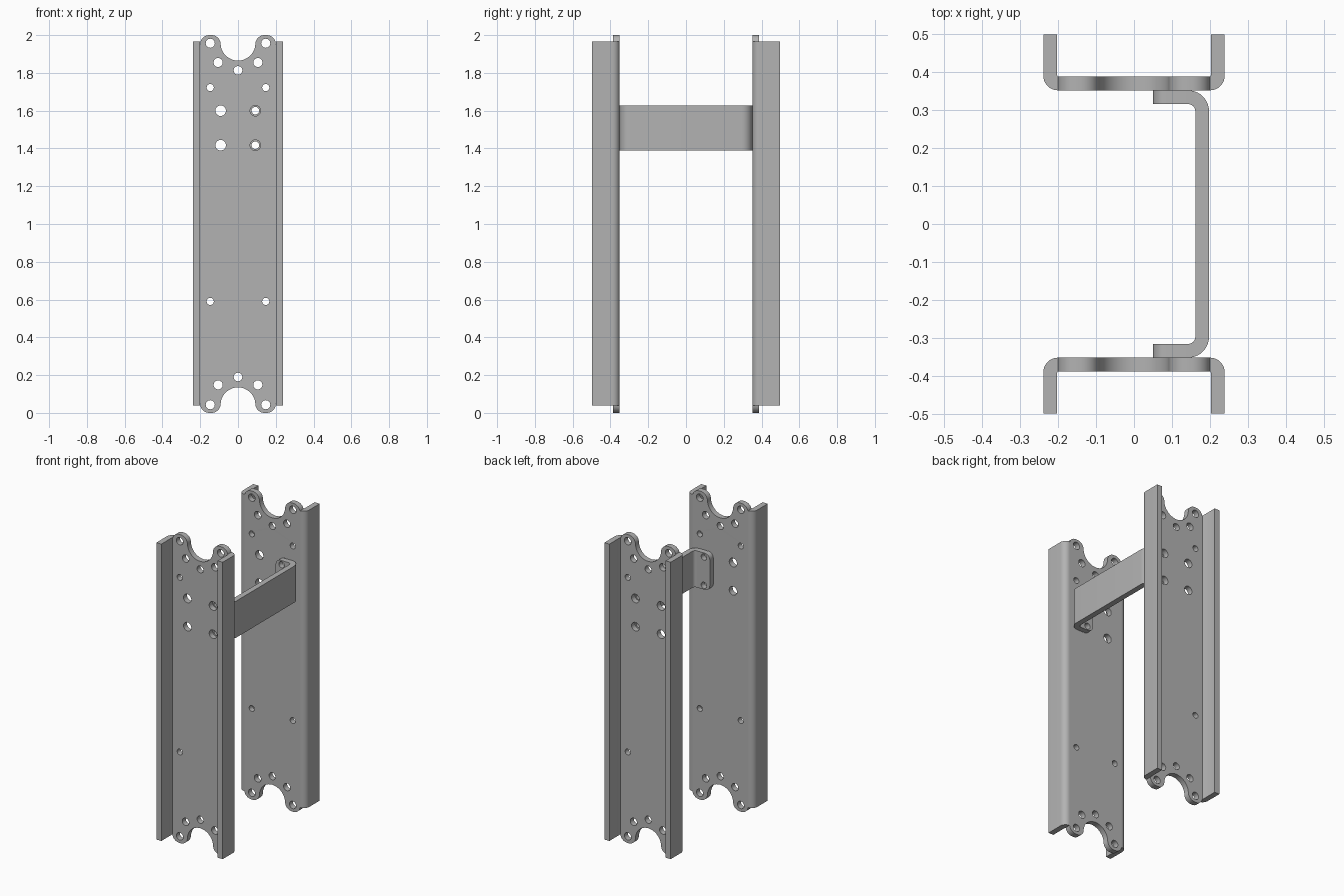
import bpy, bmesh
from math import sin, cos, radians
from mathutils import Matrix, Vector

if "Cube" in bpy.data.objects:
    bpy.data.objects.remove(bpy.data.objects["Cube"])

steel = bpy.data.materials.new("grey steel")
GREY = (0.45, 0.45, 0.45, 1)
steel.use_nodes = True
steel.diffuse_color = GREY
steel.node_tree.nodes["Principled BSDF"].inputs["Base Color"].default_value = GREY

T = 0.036       # sheet thickness
INNER = 0.351   # inside face of each channel
OUTER = 0.497   # flange tip
UPRIGHT = Matrix.Rotation(radians(90), 4, "X")


def arc(cx, cy, r, start, end, n=10):
    angles = [radians(start + (end - start) * i / n) for i in range(n + 1)]
    return [(cx + r * cos(a), cy + r * sin(a)) for a in angles]


def circle(cx, cy, r):
    return arc(cx, cy, r, 0, 360, 24)[:-1]


def sheet(loops, depth, matrix):
    """Outline with holes, extruded to a solid and placed by a matrix."""
    curve = bpy.data.curves.new("outline", "CURVE")
    curve.dimensions = "2D"
    curve.fill_mode = "BOTH"
    curve.extrude = depth / 2
    for loop in loops:
        spline = curve.splines.new("POLY")
        spline.points.add(len(loop) - 1)
        for point, (x, y) in zip(spline.points, loop):
            point.co = (x, y, 0, 1)
        spline.use_cyclic_u = True
    helper = bpy.data.objects.new("outline", curve)
    mesh = bpy.data.meshes.new_from_object(helper)
    bpy.data.objects.remove(helper)
    mesh.transform(matrix)
    return mesh


def assemble(name, meshes, turn=Matrix()):
    bm = bmesh.new()
    for mesh in meshes:
        part = bmesh.new()
        part.from_mesh(mesh)
        bmesh.ops.remove_doubles(part, verts=part.verts, dist=0.0002)
        bmesh.ops.recalc_face_normals(part, faces=part.faces)
        part.to_mesh(mesh)
        part.free()
        bm.from_mesh(mesh)
        bpy.data.meshes.remove(mesh)
    bm.transform(turn)
    if turn.determinant() < 0:
        bmesh.ops.reverse_faces(bm, faces=bm.faces)
    result = bpy.data.meshes.new(name)
    bm.to_mesh(result)
    bm.free()
    result.materials.clear()
    result.materials.append(steel)
    for poly in result.polygons:
        poly.material_index = 0
    obj = bpy.data.objects.new(name, result)
    bpy.context.collection.objects.link(obj)
    bpy.ops.object.select_all(action="DESELECT")
    obj.select_set(True)
    bpy.context.view_layer.objects.active = obj
    bpy.ops.object.shade_smooth_by_angle(angle=radians(30))


def web():
    # Scalloped ends with two rounded ears each
    right = (arc(0, 1.957, 0.092, -90, 0, 12) + arc(0.14, 1.952, 0.048, 180, 90)
             + arc(0.152, 1.952, 0.048, 90, 0))
    top = right + [(-x, z) for x, z in reversed(right[1:])]
    bottom = [(-x, 2 - z) for x, z in top]
    half = len(right)
    outline = right + [(x, 2 - z) for x, z in reversed(right)]
    outline += [(-x, 2 - z) for x, z in right[1:]]
    outline += [(-x, z) for x, z in reversed(right[1:])]
    # Holes: paired across the width, and single on the centre line
    pairs = [(0.147, 1.957, 0.024), (0.147, 0.043, 0.024),
             (0.105, 1.855, 0.024), (0.105, 0.148, 0.024),
             (0.147, 1.722, 0.019), (0.147, 0.59, 0.019),
             (0.092, 1.6, 0.028), (0.092, 1.417, 0.028)]
    holes = [circle(side * x, z, r) for x, z, r in pairs for side in (-1, 1)]
    holes += [circle(0, z, 0.023) for z in (0.19, 1.813)]
    place = Matrix.Translation((0, -INNER - T / 2, 0)) @ UPRIGHT
    return sheet([outline] + holes, T, place)


def flange(side):
    # Bent edge: outer bend, straight leg, small inner bend
    profile = arc(0.2, -INNER - 0.038, 0.038, 90, 0) + [(0.238, -OUTER), (0.202, -OUTER)]
    profile += [(0.202, -INNER - T - 0.004), (0.2, -INNER - T)]
    profile = [(side * x, y) for x, y in profile]
    return sheet([profile], 1.925, Matrix.Translation((0, 0, 1.0025)))


# Two matching channels facing away from each other
for name, turn in (("front_channel", Matrix()),
                   ("back_channel", Matrix.Scale(-1, 4, Vector((0, 1, 0))))):
    assemble(name, [web(), flange(1), flange(-1)], turn)

# Cross bracket: long strap with a bend at each end
LOW, HIGH, EDGE, BEND = 1.39, 1.627, 0.197, 0.142
MID = (LOW + HIGH) / 2
inner_r = EDGE - BEND - T
centre = INNER - (EDGE - BEND)
back = arc(BEND, centre, EDGE - BEND, 0, 90) + arc(BEND, centre, inner_r, 90, 0)
split = len(back) // 2
outer, inner = back[:split], back[split:]
strap = outer + inner
strap += [(x, -y) for x, y in reversed(inner)] + [(x, -y) for x, y in reversed(outer)]
parts = [sheet([strap], HIGH - LOW, Matrix.Translation((0, 0, MID)))]

# Bolted tabs with rounded free corners
R = 0.035
tab = [(BEND, LOW), (BEND, HIGH)] + arc(0.05 + R, HIGH - R, R, 90, 180)
tab += arc(0.05 + R, LOW + R, R, 180, 270)
bolts = [circle(0.092, z, 0.02) for z in (1.6, 1.417)]
for side in (-1, 1):
    place = Matrix.Translation((0, side * (INNER - T / 2), 0)) @ UPRIGHT
    parts.append(sheet([tab] + bolts, T, place))
assemble("cross_bracket", parts)
